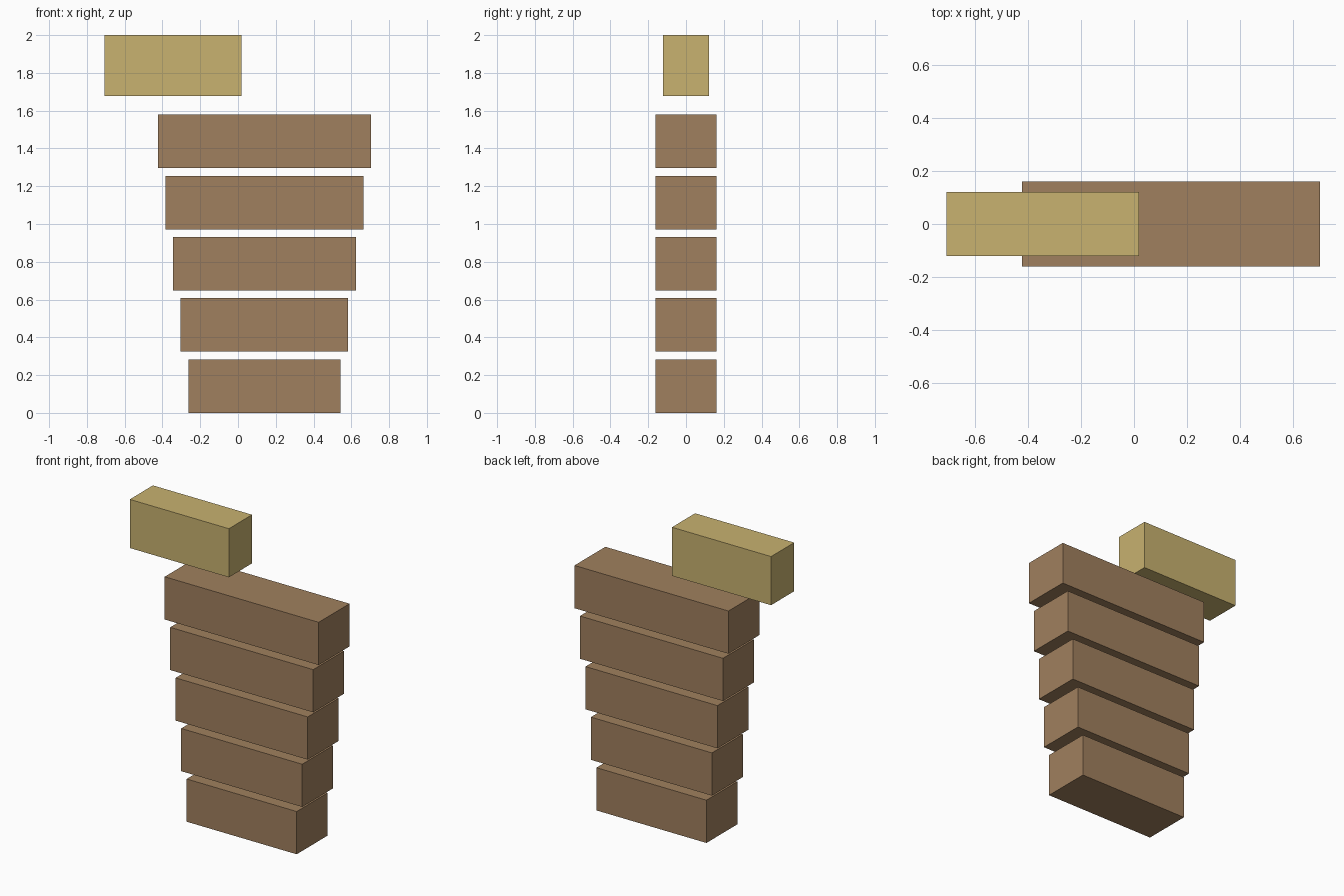
import bpy

default = bpy.data.objects.get("Cube")
if default:
    bpy.data.objects.remove(default, do_unlink=True)


def make_material(name, color):
    mat = bpy.data.materials.new(name)
    mat.use_nodes = True
    mat.diffuse_color = color
    mat.node_tree.nodes["Principled BSDF"].inputs["Base Color"].default_value = color
    return mat


def add_block(name, size, center, mat):
    bpy.ops.mesh.primitive_cube_add(size=1, location=center)
    block = bpy.context.object
    block.name = name
    block.scale = size
    bpy.ops.object.transform_apply(location=False, rotation=False, scale=True)
    block.data.materials.append(mat)
    return block


brown = make_material("brown wood", (0.352, 0.216, 0.112, 1))
tan = make_material("pale tan", (0.578, 0.445, 0.162, 1))

# Stack of evenly spaced blocks, each wider than the one below
HEIGHT, PITCH, DEPTH = 0.283, 0.324, 0.323
for i in range(5):
    add_block(f"stack_block_{i + 1}",
              (0.806 + 0.0805 * i, DEPTH, HEIGHT),
              (0.14, 0, HEIGHT / 2 + PITCH * i), brown)

# Floating block above, offset to one side
add_block("top_block", (0.726, 0.242, 0.322), (-0.345, 0, 1.839), tan)
